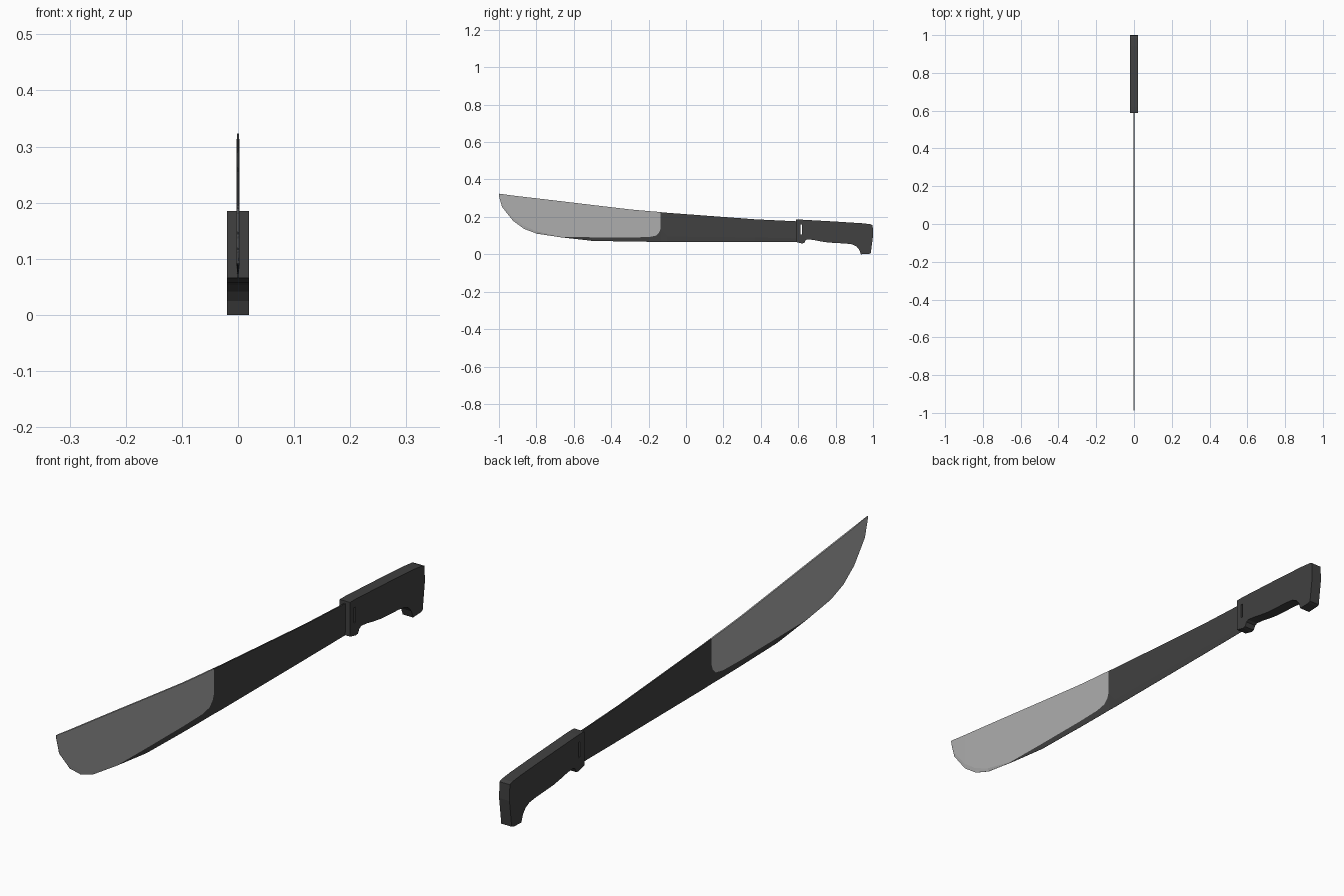
import bpy, bmesh, math


def material(name, value):
    m = bpy.data.materials.new(name)
    m.diffuse_color = (value, value, value, 1)
    return m


black = material("black coating", 0.052)
steel = material("bare steel", 0.42)

# Blade stations: y, cutting edge z, bevel / coating line z, spine z, half thickness
stations = [
    (-1.000, 0.312, 0.317, 0.324, 0.0008),
    (-0.984, 0.254, 0.270, 0.322, 0.0015),
    (-0.925, 0.179, 0.197, 0.314, 0.0022),
    (-0.866, 0.136, 0.153, 0.307, 0.0025),
    (-0.797, 0.110, 0.122, 0.299, 0.0025),
    (-0.670, 0.091, 0.093, 0.284, 0.0025),
    (-0.503, 0.072, 0.091, 0.264, 0.0025),
    (-0.300, 0.068, 0.090, 0.240, 0.0025),
    (-0.200, 0.067, 0.092, 0.231, 0.0025),
    (-0.160, 0.067, 0.100, 0.228, 0.0025),
    (-0.143, 0.067, 0.118, 0.226, 0.0025),
    (-0.137, 0.067, 0.135, 0.2255, 0.0025),
    (-0.100, 0.066, 0.095, 0.222, 0.0025),
    (0.370, 0.065, 0.090, 0.187, 0.0025),
    (0.600, 0.065, 0.085, 0.176, 0.0025),
]
bm = bmesh.new()
rings = []
for y, edge, line, spine, t in stations:
    section = [(0.0004, edge), (t, line), (t, spine),
               (-t, spine), (-t, line), (-0.0004, edge)]
    rings.append([bm.verts.new((x, y, z)) for x, z in section])
for a, b, sa, sb in zip(rings, rings[1:], stations, stations[1:]):
    mid = (sa[0] + sb[0]) / 2
    for i in range(6):
        j = (i + 1) % 6
        f = bm.faces.new((a[i], a[j], b[j], b[i]))
        # bare steel at the tip: upper faces further back than the edge strip
        limit = -0.137 if i in (1, 2, 3) else -0.67
        f.material_index = 1 if mid < limit else 0
bm.faces.new(rings[0]).material_index = 1
bm.faces.new(rings[-1])
bmesh.ops.recalc_face_normals(bm, faces=bm.faces)
mesh = bpy.data.meshes.new("blade")
bm.to_mesh(mesh)
bm.free()
mesh.materials.append(black)
mesh.materials.append(steel)
bpy.context.collection.objects.link(bpy.data.objects.new("blade", mesh))

# Handle profile (y, z) with finger guard and hooked pommel, plus a slot
handle = [(0.588, 0.185), (0.62, 0.185), (0.80, 0.175), (0.94, 0.166),
          (0.985, 0.161), (0.998, 0.156), (1.0, 0.10), (0.988, 0.006),
          (0.978, 0.002), (0.935, 0.0), (0.926, 0.025), (0.912, 0.042),
          (0.89, 0.053), (0.86, 0.057), (0.76, 0.063), (0.715, 0.070),
          (0.68, 0.077), (0.65, 0.080), (0.64, 0.075), (0.632, 0.060),
          (0.62, 0.058), (0.588, 0.066)]
slot = [(0.611, 0.105), (0.619, 0.105), (0.619, 0.158), (0.611, 0.158)]
curve = bpy.data.curves.new("handle", 'CURVE')
curve.dimensions = '2D'
curve.fill_mode = 'BOTH'
curve.extrude = 0.02
for points in (handle, slot):
    s = curve.splines.new('POLY')
    s.points.add(len(points) - 1)
    for p, (y, z) in zip(s.points, points):
        p.co = (y, z, 0, 1)
    s.use_cyclic_u = True
curve.materials.append(black)
grip = bpy.data.objects.new("handle", curve)
grip.rotation_euler = (math.pi / 2, 0, math.pi / 2)
bpy.context.collection.objects.link(grip)
bpy.context.view_layer.objects.active = grip
grip.select_set(True)
bpy.ops.object.convert(target='MESH')
bpy.ops.object.shade_flat()
